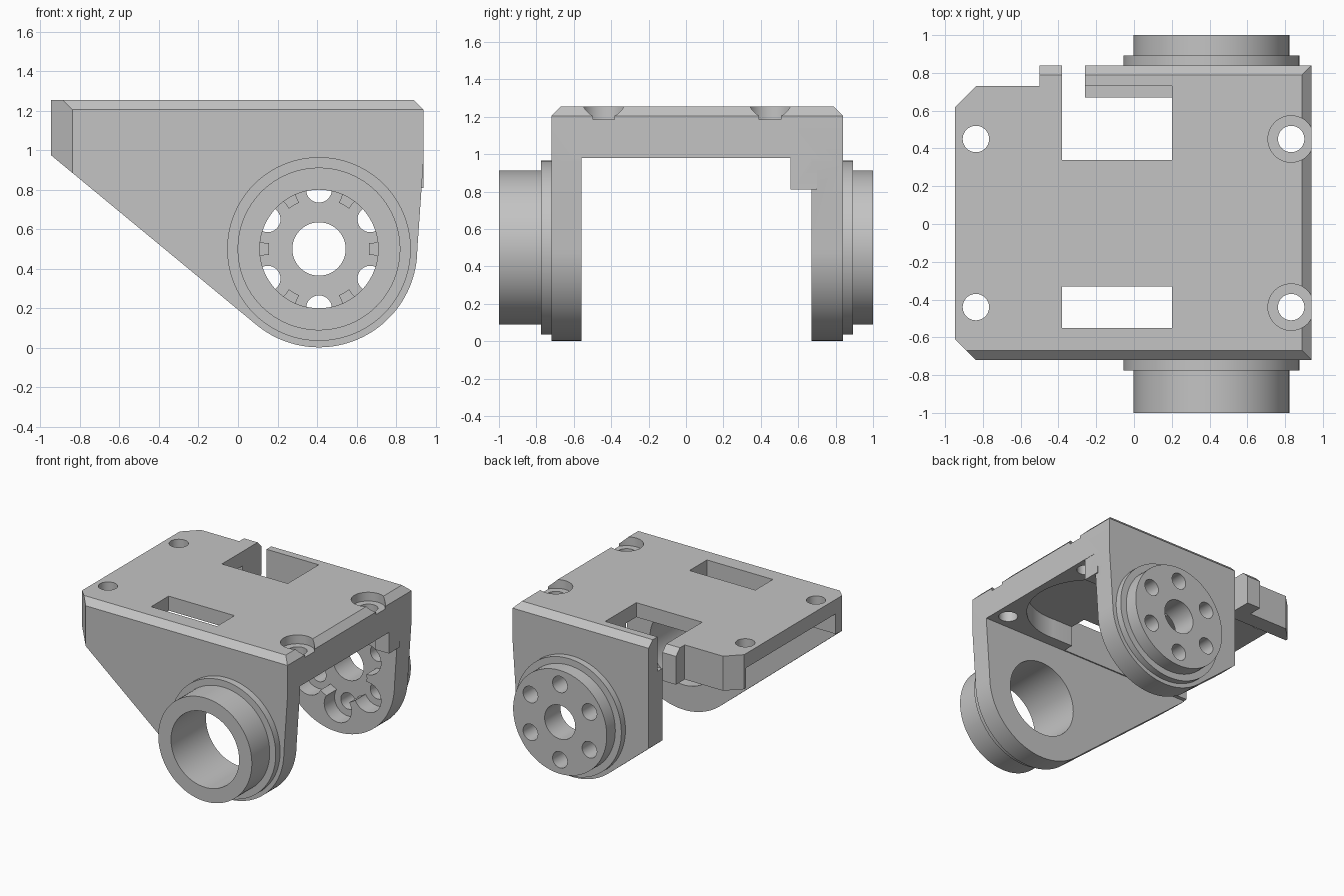
import bpy, bmesh
from math import cos, sin, radians, tau

cube = bpy.data.objects.get("Cube")
if cube:
    bpy.data.objects.remove(cube, do_unlink=True)

grey = bpy.data.materials.new("plain grey")
grey.use_nodes = True
grey.diffuse_color = (0.55, 0.55, 0.55, 1)
grey.node_tree.nodes["Principled BSDF"].inputs["Base Color"].default_value = (0.55, 0.55, 0.55, 1)

PLACE = {
    "x": lambda a, b, t: (t, a, b),
    "y": lambda a, b, t: (a, t, b),
    "z": lambda a, b, t: (a, b, t),
}


def prism(name, points, axis, low, high):
    """Extrude a flat outline along an axis."""
    bm = bmesh.new()
    ends = [[bm.verts.new(PLACE[axis](a, b, t)) for a, b in points] for t in (low, high)]
    bm.faces.new(ends[0])
    bm.faces.new(ends[1])
    n = len(points)
    for i in range(n):
        j = (i + 1) % n
        bm.faces.new((ends[0][i], ends[0][j], ends[1][j], ends[1][i]))
    bmesh.ops.recalc_face_normals(bm, faces=bm.faces)
    mesh = bpy.data.meshes.new(name)
    bm.to_mesh(mesh)
    bm.free()
    mesh.materials.append(grey)
    obj = bpy.data.objects.new(name, mesh)
    bpy.context.collection.objects.link(obj)
    return obj


def circle(a, b, r, n=64):
    return [(a + r * cos(tau * i / n), b + r * sin(tau * i / n)) for i in range(n)]


def box(x, y, z):
    return prism("block", [(x[0], y[0]), (x[1], y[0]), (x[1], y[1]), (x[0], y[1])], "z", *z)


def combine(part, operation):
    """Join a part to the bracket or cut it away."""
    mod = bracket.modifiers.new("shape", "BOOLEAN")
    mod.operation = operation
    mod.solver = "EXACT"
    mod.object = part
    bpy.context.view_layer.objects.active = bracket
    bpy.ops.object.modifier_apply(modifier=mod.name)
    bpy.data.objects.remove(part, do_unlink=True)


def add(part):
    combine(part, "UNION")


def cut(part):
    combine(part, "DIFFERENCE")


CX, CZ, R = 0.41, 0.5, 0.498
TOP, UNDER, CEILING = 1.255, 0.98, 1.14
FRONT, BACK = -0.72, 0.84

# Side outline: sloped left edge, round lower end, chamfered upper right edge
arc = [(CX + R * cos(radians(-a)), CZ + R * sin(radians(-a))) for a in [129.6 * i / 36 for i in range(37)]]
outline = [(-0.947, TOP), (0.89, TOP), (0.94, 1.205), (0.94, 0.96)] + arc + [(-0.947, 0.975)]
bracket = prism("hinge_bracket", outline, "y", FRONT, BACK)

# Opening between the two walls, and the shortened back wall
cut(box((-2, 2), (-0.56, 0.67), (-1, UNDER)))
cut(box((-2, -0.26), (0.6, 2), (-1, UNDER)))
cut(box((-2, -0.5), (0.73, 2), (-1, 2)))
cut(box((-0.38, -0.26), (0.5, 2), (0.5, 2)))

# Chamfers on the long top edges and the left corners
cut(prism("front_chamfer", [(FRONT - 0.1, 1.105), (FRONT - 0.1, 1.355), (FRONT + 0.15, 1.355)], "x", -2, 2))
cut(prism("back_chamfer", [(BACK + 0.1, 1.105), (BACK + 0.1, 1.355), (BACK - 0.15, 1.355)], "x", -2, 2))
for side, edge in ((-1, FRONT), (1, 0.73)):
    tri = [(-0.837 + 0.1, edge + side * 0.1), (-1.05, edge + side * 0.1), (-1.05, edge - side * 0.213)]
    cut(prism("corner_chamfer", tri, "z", -1, 2))

# Pocket under the deck with a rounded end, open at the left
cut(prism("round_pocket", circle(CX, 0, 0.47, 96), "z", 0.9, CEILING))
cut(box((-0.5, CX), (-0.468, 0.468), (0.9, CEILING)))
cut(box((-2, -0.38), (-0.53, 0.6), (0.9, CEILING)))

# Rectangular windows in the deck
cut(box((-0.38, 0.2), (-0.55, -0.33), (UNDER - 0.02, 2)))
cut(box((-0.38, 0.2), (0.34, 0.73), (UNDER, 2)))

# Mounting holes, sunk on the right side
for y in (-0.44, 0.45):
    cut(prism("left_hole", circle(-0.837, y, 0.07, 40), "z", 0.9, 2))
    cut(prism("right_hole", circle(0.832, y, 0.07, 40), "z", 0.9, 2))
    cut(prism("screw_seat", circle(0.832, y, 0.123, 48), "z", 1.185, 2))

# Small rib at the back wall
add(box((0.82, 0.938), (0.56, 0.7), (0.81, 1.0)))

# Front collar and back hub with their flanges
add(prism("front_flange", circle(CX, CZ, 0.465, 96), "y", -0.775, -0.65))
add(prism("front_collar", circle(CX, CZ, 0.412, 96), "y", -1.0, -0.7))
add(prism("back_flange", circle(CX, CZ, 0.465, 96), "y", 0.81, 0.892))
add(prism("back_hub", circle(CX, CZ, 0.412, 96), "y", 0.82, 1.0))

# Bores, plus the lobed recess and bolt circle in the hub
cut(prism("front_bore", circle(CX, CZ, 0.3, 80), "y", -1.1, -0.5))
cut(prism("recess", circle(CX, CZ, 0.255, 72), "y", 0.6, 0.8))
cut(prism("back_bore", circle(CX, CZ, 0.135, 48), "y", 0.6, 1.1))
for i in range(6):
    angle = radians(30 + 60 * i)
    a, b = CX + 0.3 * cos(angle), CZ + 0.3 * sin(angle)
    cut(prism("lobe", circle(a, b, 0.12, 48), "y", 0.6, 0.8))
    cut(prism("bolt_hole", circle(a, b, 0.065, 32), "y", 0.6, 1.1))

# Smooth round faces, sharp edges
bpy.ops.object.select_all(action="DESELECT")
bracket.select_set(True)
bpy.context.view_layer.objects.active = bracket
bpy.ops.object.shade_smooth_by_angle(angle=radians(25))
